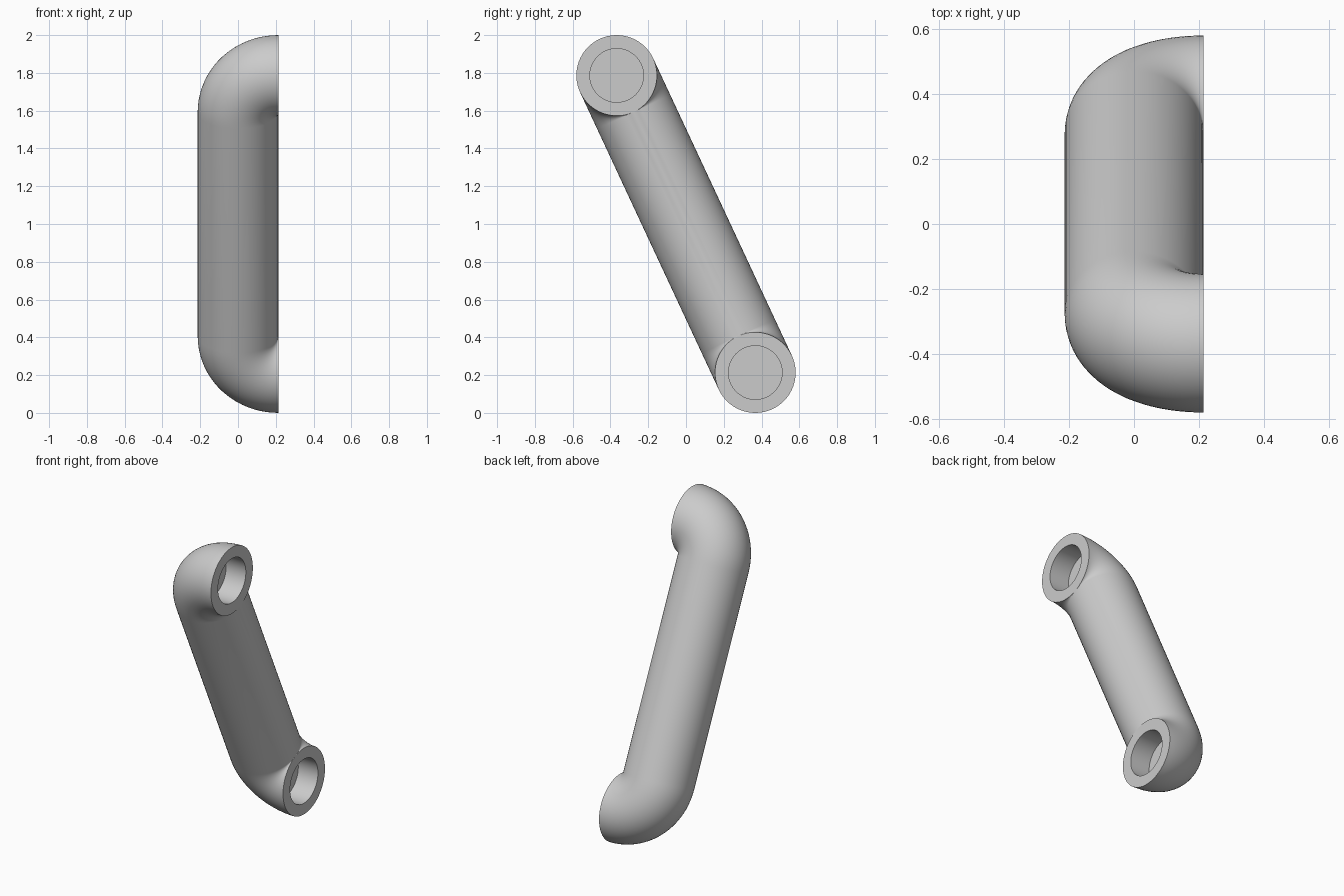
import bpy, bmesh, math
from mathutils import Vector

cube = bpy.data.objects.get("Cube")
if cube:
    bpy.data.objects.remove(cube, do_unlink=True)

RADIUS = 0.2135      # tube radius, equal to the elbow bend radius
BORE = 0.142         # socket radius
DEPTH = 0.14         # socket depth
SIDES = 64
BEND_STEPS = 20

X = Vector((1, 0, 0))
top = Vector((RADIUS, -0.367, 2 - RADIUS))
bottom = Vector((RADIUS, 0.367, RADIUS))
along = (bottom - top).normalized()
across = along.cross(X)

bm = bmesh.new()


def ring(centre, out, radius):
    """Circle of vertices in the plane of 'out' and the bend axis."""
    verts = []
    for i in range(SIDES):
        a = math.tau * i / SIDES
        verts.append(bm.verts.new(centre + radius * (math.cos(a) * out + math.sin(a) * across)))
    return verts


def end_rings(mouth, inward):
    """Blind socket, flat rim and quarter-turn elbow of one end."""
    rings = [ring(mouth - X * DEPTH, -inward, BORE), ring(mouth, -inward, BORE)]
    pivot = mouth + inward * RADIUS
    for step in range(BEND_STEPS + 1):
        t = math.pi / 2 * step / BEND_STEPS
        out = -math.cos(t) * inward - math.sin(t) * X
        rings.append(ring(pivot + RADIUS * out, out, RADIUS))
    return rings


# Both ends joined by the straight tube
rings = end_rings(top, along) + end_rings(bottom, -along)[::-1]
for a, b in zip(rings, rings[1:]):
    for i in range(SIDES):
        j = (i + 1) % SIDES
        bm.faces.new((a[i], a[j], b[j], b[i]))

# Socket floors
bm.faces.new(rings[0])
bm.faces.new(rings[-1])

# Close the tight inner side of each elbow
bmesh.ops.remove_doubles(bm, verts=bm.verts[:], dist=0.0001)
bmesh.ops.recalc_face_normals(bm, faces=bm.faces[:])

mesh = bpy.data.meshes.new("handle_tube")
bm.to_mesh(mesh)
bm.free()
handle = bpy.data.objects.new("handle_tube", mesh)
bpy.context.collection.objects.link(handle)

# Plain grey finish
grey = bpy.data.materials.new("light_grey")
grey.use_nodes = True
colour = (0.6, 0.6, 0.6, 1)
grey.diffuse_color = colour
grey.node_tree.nodes["Principled BSDF"].inputs["Base Color"].default_value = colour
mesh.materials.append(grey)

bpy.ops.object.select_all(action="DESELECT")
handle.select_set(True)
bpy.context.view_layer.objects.active = handle
bpy.ops.object.shade_smooth_by_angle(angle=math.radians(40))
